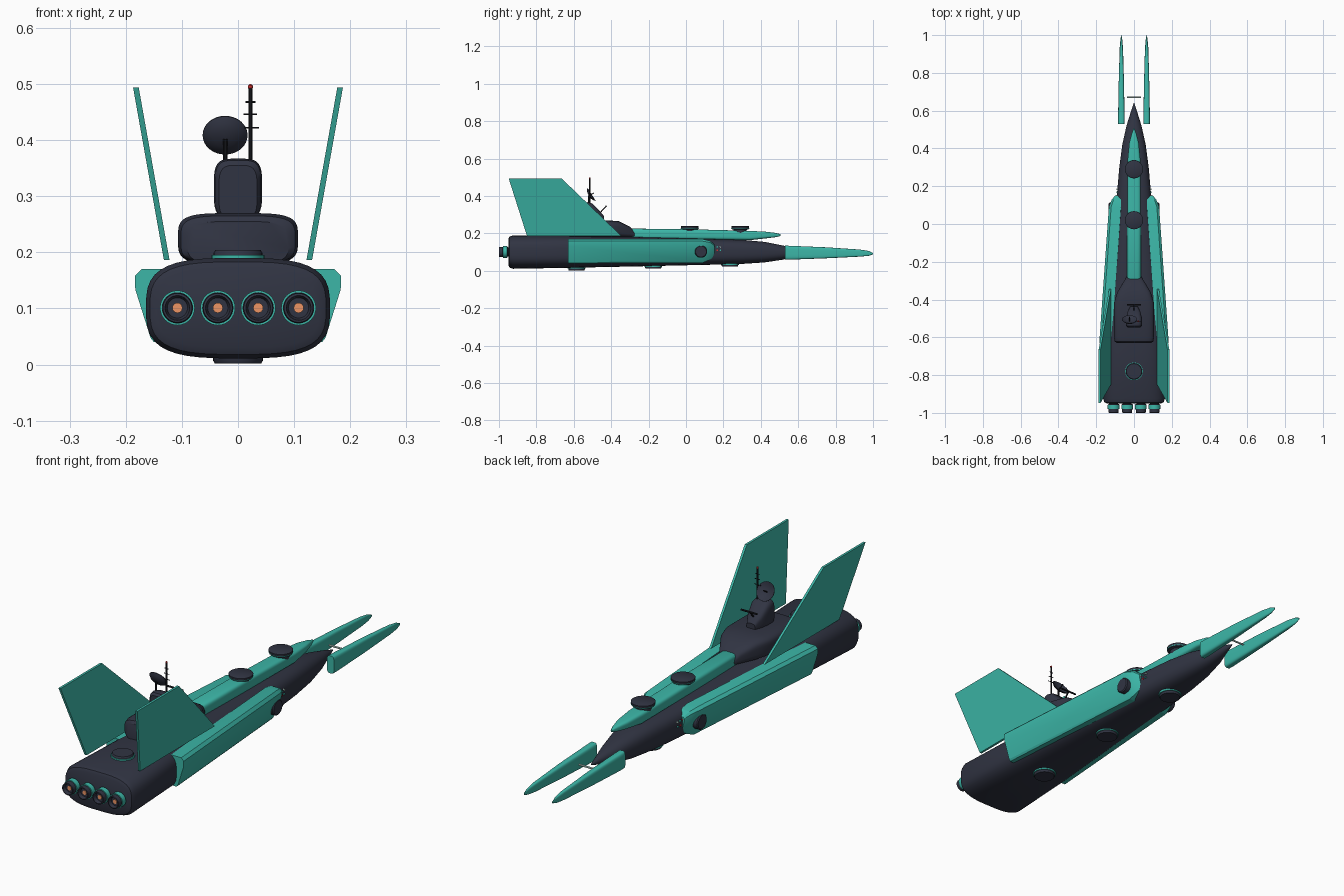
import bpy, bmesh
from math import sin, cos, pi, radians
from mathutils import Vector


def material(name, color):
    m = bpy.data.materials.new(name)
    m.diffuse_color = (*color, 1)
    return m


DARK = material("dark_navy", (0.030, 0.034, 0.055))
BLACK = material("near_black", (0.010, 0.011, 0.015))
TEAL = material("teal", (0.045, 0.47, 0.39))
ORANGE = material("engine_glow", (0.85, 0.30, 0.13))
RED = material("red_light", (0.6, 0.03, 0.03))
PALE = material("pale_strut", (0.55, 0.75, 0.7))


def skin(name, rings, mat, angle=35):
    """Join equal-sized rings of points into a capped solid."""
    bm = bmesh.new()
    vs = [[bm.verts.new(p) for p in ring] for ring in rings]
    n = len(vs[0])
    for a, b in zip(vs, vs[1:]):
        for i in range(n):
            bm.faces.new((a[i], a[(i + 1) % n], b[(i + 1) % n], b[i]))
    bm.faces.new(vs[0])
    bm.faces.new(vs[-1])
    bmesh.ops.recalc_face_normals(bm, faces=bm.faces)
    me = bpy.data.meshes.new(name)
    bm.to_mesh(me)
    bm.free()
    ob = bpy.data.objects.new(name, me)
    bpy.context.collection.objects.link(ob)
    me.materials.append(mat)
    bpy.ops.object.select_all(action='DESELECT')
    ob.select_set(True)
    bpy.context.view_layer.objects.active = ob
    bpy.ops.object.shade_smooth_by_angle(angle=radians(angle))
    return ob


def section(y, hw, zb, zt, n=3.0, cx=0.0, count=40):
    """Rounded-box cross-section at station y."""
    pts = []
    for i in range(count):
        a = 2 * pi * (i + 0.5) / count
        c, s = cos(a), sin(a)
        px = abs(c) ** (2 / n) * (1 if c > 0 else -1)
        pz = abs(s) ** (2 / n) * (1 if s > 0 else -1)
        pts.append((cx + hw * px, y, (zb + zt) / 2 + (zt - zb) / 2 * pz))
    return pts


def loft(name, stations, mat, **kw):
    return skin(name, [section(*s, **kw) for s in stations], mat)


def lathe(name, base, axis, profile, mat, count=32):
    """Turn a (distance, radius) profile around an axis starting at base."""
    q = Vector(axis).to_track_quat('Z', 'Y')
    rings = [[Vector(base) + q @ Vector((r * cos(2 * pi * i / count),
              r * sin(2 * pi * i / count), d)) for i in range(count)] for d, r in profile]
    return skin(name, rings, mat)


def rod(name, a, b, r, mat, count=10):
    d = Vector(b) - Vector(a)
    return lathe(name, a, d, [(0, r), (d.length, r)], mat, count)


# Main hull
loft("hull", [(-0.95, 0.145, 0.030, 0.172, 3.2), (-0.944, 0.157, 0.018, 0.183, 3.2),
              (-0.925, 0.164, 0.011, 0.190, 3.2), (-0.63, 0.150, 0.016, 0.189, 3.2),
              (-0.25, 0.120, 0.024, 0.181, 3.1), (0.15, 0.091, 0.033, 0.170, 3),
              (0.30, 0.078, 0.037, 0.166, 2.8), (0.42, 0.062, 0.045, 0.155, 2.6),
              (0.52, 0.040, 0.060, 0.135, 2.3), (0.59, 0.018, 0.080, 0.118, 2),
              (0.64, 0.002, 0.097, 0.102, 2)], DARK)

# Raised spine
loft("spine", [(-0.31, 0.033, 0.172, 0.222, 4), (-0.30, 0.036, 0.170, 0.226, 4),
               (0.0, 0.036, 0.168, 0.223, 4), (0.34, 0.034, 0.164, 0.214, 4),
               (0.43, 0.025, 0.174, 0.209, 3.5), (0.48, 0.012, 0.180, 0.203, 3),
               (0.505, 0.003, 0.186, 0.196, 2.5)], TEAL)

# Command deck and tower
loft("command_deck", [(-0.63, 0.090, 0.180, 0.255, 4), (-0.622, 0.102, 0.180, 0.265, 4),
                      (-0.60, 0.107, 0.180, 0.270, 4), (-0.42, 0.107, 0.178, 0.270, 4),
                      (-0.36, 0.088, 0.178, 0.266, 4), (-0.30, 0.052, 0.178, 0.236, 3.5),
                      (-0.275, 0.036, 0.178, 0.210, 3)], DARK)
loft("sensor_tower", [(-0.548, 0.034, 0.26, 0.355, 4), (-0.54, 0.041, 0.26, 0.364, 4),
                      (-0.525, 0.043, 0.26, 0.367, 4), (-0.50, 0.042, 0.26, 0.360, 4),
                      (-0.465, 0.034, 0.26, 0.325, 3.5), (-0.438, 0.020, 0.26, 0.292, 3)], DARK)

# Dish antenna facing the nose and upward
tilt = radians(32)
aim = Vector((0, cos(tilt), sin(tilt)))
centre = Vector((-0.023, -0.513, 0.404))
lathe("dish", centre, aim, [(-0.007, 0.004), (-0.005, 0.018), (0, 0.031), (0.008, 0.040),
                            (0.010, 0.040), (0.003, 0.028), (-0.002, 0.012), (-0.003, 0.003)], DARK)
rod("dish_feed", centre - aim * 0.004, centre + aim * 0.025, 0.0025, BLACK)
rod("dish_post", (-0.023, -0.522, 0.355), (-0.023, -0.52, 0.402), 0.004, BLACK)

# Mast with crossbars and warning light
rod("mast", (0.022, -0.515, 0.355), (0.022, -0.515, 0.492), 0.0035, BLACK)
for z, w in ((0.422, 0.015), (0.446, 0.012), (0.468, 0.009)):
    rod("mast_crossbar", (0.022 - w, -0.515, z), (0.022 + w, -0.515, z), 0.0015, BLACK)
lathe("mast_light", (0.022, -0.515, 0.490), (0, 0, 1),
      [(0, 0.002), (0.003, 0.0045), (0.007, 0.0045), (0.010, 0.001)], RED, 12)

# Scanner bar ahead of the tower
rod("scanner_bar", (-0.038, -0.427, 0.345), (0.038, -0.427, 0.345), 0.004, BLACK)
rod("scanner_stalk", (0, -0.46, 0.31), (0, -0.427, 0.345), 0.003, BLACK)

# Engine nozzles
for x in (-0.108, -0.036, 0.036, 0.108):
    lathe("engine_nozzle", (x, -0.93, 0.101), (0, -1, 0),
          [(0, 0.024), (0.022, 0.024), (0.026, 0.030), (0.048, 0.030), (0.050, 0.027),
           (0.069, 0.026), (0.070, 0.022), (0.055, 0.018), (0.055, 0.002)], DARK)
    lathe("engine_ring", (x, -0.957, 0.101), (0, -1, 0), [(0, 0.0285), (0, 0.031),
          (0.0225, 0.031), (0.0225, 0.0285)], TEAL)
    lathe("engine_glow", (x, -0.978, 0.101), (0, -1, 0), [(0, 0.009), (0.010, 0.009)], ORANGE, 16)


def hatch(name, base, axis, r, h):
    """Dark disc with a thin teal collar at its base."""
    lathe(name, base, axis, [(0, r * 0.92), (h * 0.8, r * 0.92), (h, r * 0.86)], DARK)
    lathe(name + "_collar", base, axis, [(0, r), (h * 0.6, r)], TEAL)


# Deck and belly hatches
hatch("rear_deck_hatch", (0, -0.78, 0.182), (0, 0, 1), 0.047, 0.022)
for y, z in ((-0.585, 0.026), (-0.175, 0.036), (0.235, 0.046)):
    hatch("belly_hatch", (0, y, z), (0, 0, -1), 0.048, 0.024)

# Turrets on the spine
for y in (0.02, 0.29):
    lathe("spine_turret", (0, y, 0.195), (0, 0, 1), [(0, 0.033), (0.025, 0.035), (0.028, 0.046),
          (0.042, 0.048), (0.044, 0.045)], DARK)
    lathe("spine_turret_rim", (0, y, 0.2255), (0, 0, 1), [(0, 0.0475), (0.003, 0.0485)], TEAL)

# Parts repeated on both sides
for s, side in ((-1, "left"), (1, "right")):
    # Armoured side pod
    rings = []
    for y, h, zb, zt, k in ((-0.63, 0.150, 0.040, 0.170, 1), (0.09, 0.099, 0.043, 0.170, 1),
                            (0.13, 0.092, 0.060, 0.160, 0.75), (0.152, 0.085, 0.080, 0.140, 0.4)):
        d = zt - zb
        prof = ((-0.03, 1), (0.022, 1), (0.034, 0.91), (0.033, 0.72), (0.006, 0.06),
                (0.0, 0), (-0.04, 0))
        rings.append([(s * (h + o * k), y, zb + f * d) for o, f in prof])
    skin(side + "_pod", rings, TEAL, 20)

    # Pod port and navigation lights
    lathe(side + "_pod_port", (s * 0.10, 0.08, 0.103), (s, 0, 0),
          [(0, 0.033), (0.030, 0.033), (0.034, 0.029)], DARK)
    for y, z, m in ((0.15, 0.128, RED), (0.167, 0.128, TEAL), (0.184, 0.128, PALE),
                    (0.167, 0.110, RED), (0.184, 0.110, TEAL)):
        rod(side + "_light", (s * 0.07, y, z), (s * 0.093, y, z), 0.004, m, 8)

    # Canted tail fin
    fin = ((-0.85, 0), (-0.345, 0), (-0.665, 1), (-0.948, 1))
    skin(side + "_fin", [[(s * (0.127 + 0.055 * t + o), y, 0.186 + 0.308 * t) for y, t in fin]
                         for o in (-0.005, 0.005)], TEAL)

    # Forward prong
    loft(side + "_prong", [(0.53, 0.017, 0.060, 0.135, 4), (0.56, 0.0175, 0.060, 0.134, 4),
                           (0.75, 0.014, 0.067, 0.126, 4), (0.93, 0.009, 0.076, 0.114, 3.5),
                           (0.975, 0.005, 0.080, 0.107, 3), (1.0, 0.001, 0.088, 0.096, 2)],
         TEAL, cx=s * 0.067, count=24)

# Strut between the prongs
rod("prong_strut", (-0.037, 0.67, 0.10), (0.037, 0.67, 0.10), 0.004, PALE)
